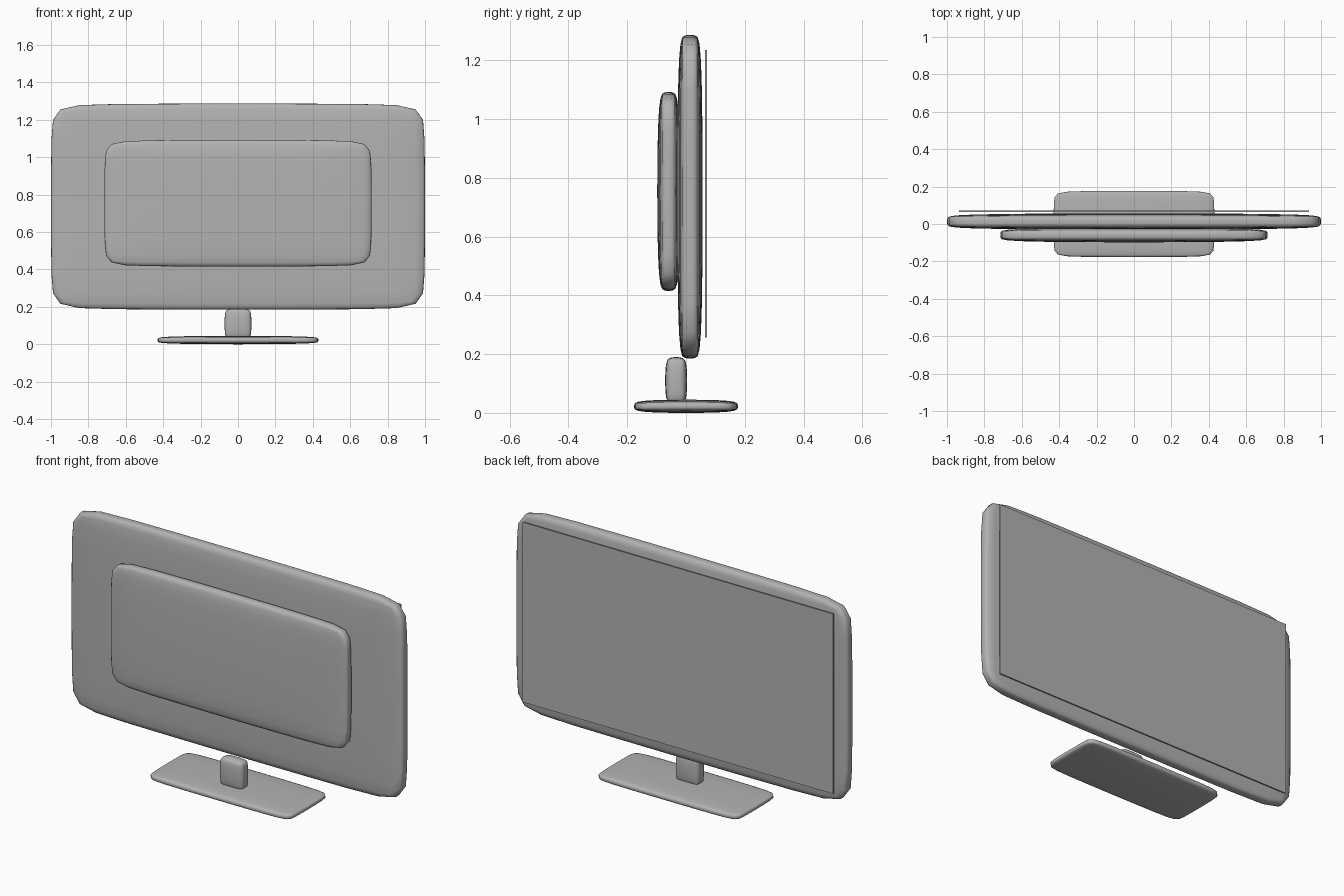
import bpy
import math
from mathutils import Vector

cube = bpy.data.objects.get("Cube")
if cube:
    bpy.data.objects.remove(cube, do_unlink=True)

grey = bpy.data.materials.new("matte_grey")
grey.use_nodes = True
grey.diffuse_color = (0.45, 0.45, 0.45, 1)
grey.node_tree.nodes["Principled BSDF"].inputs["Base Color"].default_value = grey.diffuse_color


def soft_box(name, low, high, edge):
    """Chamfered, subdivided box stretched to fill the given bounds exactly."""
    low, high = Vector(low), Vector(high)
    bpy.ops.mesh.primitive_cube_add(size=1)
    obj = bpy.context.object
    obj.name = obj.data.name = name
    obj.data.materials.append(grey)
    for v in obj.data.vertices:
        v.co = [c * s for c, s in zip(v.co, high - low)]
    if edge:
        bevel = obj.modifiers.new("chamfer", "BEVEL")
        bevel.width, bevel.segments = edge, 1
        subdiv = obj.modifiers.new("soften", "SUBSURF")
        subdiv.levels = subdiv.render_levels = 2
        for mod in ("chamfer", "soften"):
            bpy.ops.object.modifier_apply(modifier=mod)
    # Recover the size lost to smoothing
    for axis in range(3):
        reach = max(abs(v.co[axis]) for v in obj.data.vertices)
        for v in obj.data.vertices:
            v.co[axis] *= (high - low)[axis] / 2 / reach
    obj.location = (low + high) / 2
    if edge:
        bpy.ops.object.shade_smooth_by_angle(angle=math.radians(60))
    return obj


# Main panel and raised housing
soft_box("display_body", (-1, -0.03, 0.185), (1, 0.057, 1.287), 0.022)
soft_box("rear_housing", (-0.715, -0.098, 0.415), (0.715, -0.02, 1.093), 0.022)
# Thin screen sheet just clear of the panel
soft_box("screen", (-0.935, 0.064, 0.257), (0.935, 0.071, 1.235), 0)
# Stand
soft_box("stand_neck", (-0.072, -0.071, 0.03), (0.072, 0.004, 0.19), 0.016)
soft_box("stand_base", (-0.43, -0.177, 0), (0.43, 0.177, 0.045), 0.015)
